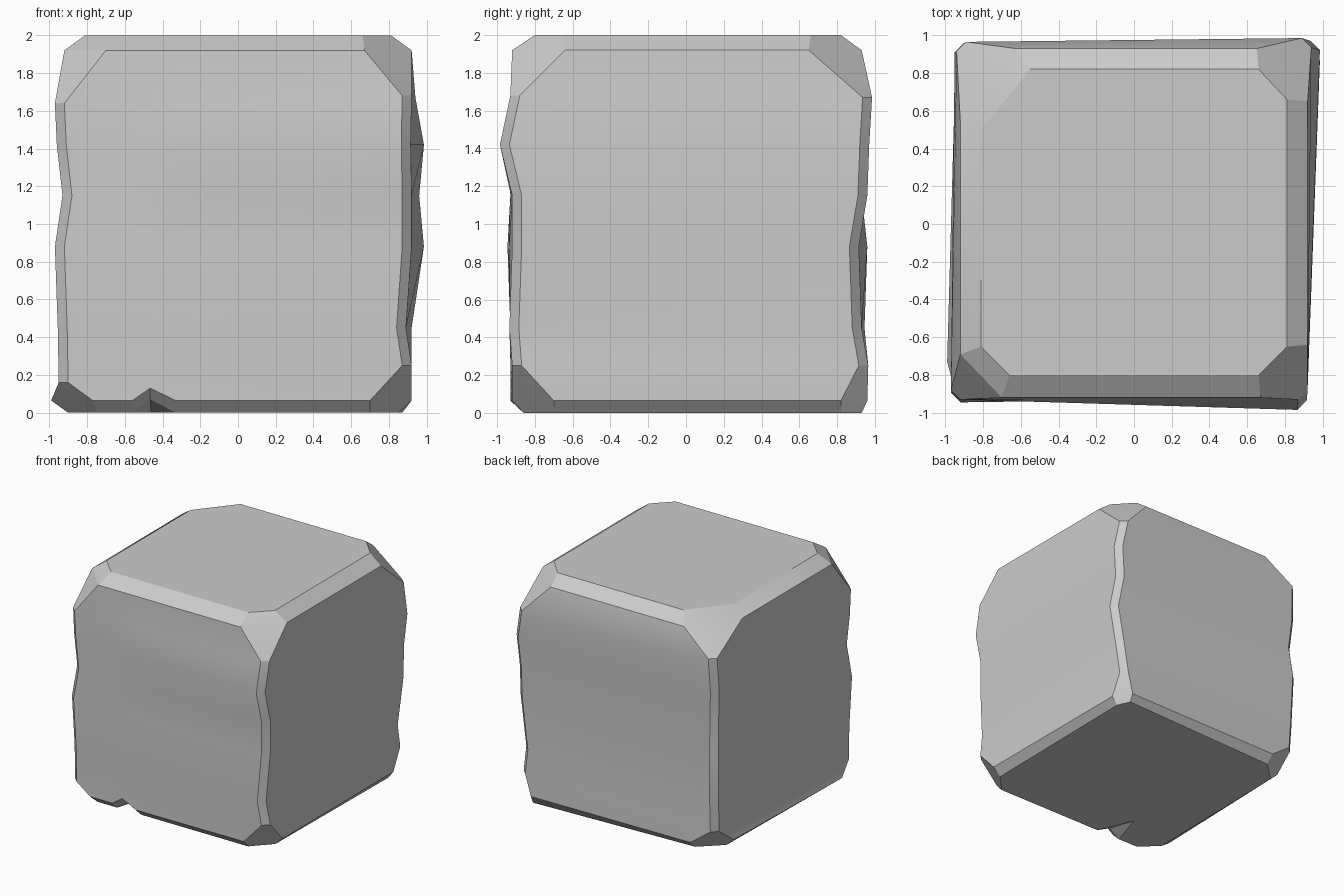
import bpy, bmesh
from mathutils import Vector

if "Cube" in bpy.data.objects:
    bpy.data.objects.remove(bpy.data.objects["Cube"])

CH = 0.05  # width of the worn vertical corners

# Corners counter-clockwise from front left: signs, heights, outward reach in x and y
corners = [
    ((-1, -1), (.16, .45, .88, 1.15, 1.42, 1.64),
     (.95, .955, .97, .93, .96, .97), (.93, .93, .945, .93, .93, .93)),
    ((1, -1), (.25, .45, .88, 1.15, 1.42, 1.68),
     (.92, .89, .92, .92, .915, .92), (.92, .935, .92, .92, .985, .93)),
    ((1, 1), (.25, .45, .88, 1.15, 1.42, 1.67),
     (.92, .92, .985, .96, .985, .94), (.965, .93, .915, .96, .97, .985)),
    ((-1, 1), (.2, .45, .88, 1.15, 1.42, 1.72),
     (.935, .94, .95, .93, .95, .94), (.93, .945, .96, .93, .95, .965)),
]
# Per corner at the ends: (x, y) on the left/right face, then (x, y) on the front/back face, z
top_low = [(.92, .69, .70, .92), (.92, .64, .67, .92),
           (.92, .65, .65, .93), (.92, .54, .63, .93)]
top_high = [(.81, .65, .66, .80), (.81, .65, .66, .80),
            (.81, .66, .66, .82), (.81, .50, .55, .82)]
bot_high = [(.99, .73, .77, .93), (.92, .70, .70, .92),
            (.92, .82, .82, .96), (.95, .70, .70, .94)]
bot_low = [(.90, .72, .75, .86), (.85, .70, .70, .86),
           (.87, .82, .82, .93), (.88, .70, .70, .87)]


def ring(level_points, notch=0):
    """Two points per corner in loop order, plus three columns along the front."""
    loop = []
    for i, (side, cap) in enumerate(level_points):
        loop += [side, cap] if i % 2 == 0 else [cap, side]
    a, b = loop[1], loop[2]
    extra = []
    for x, lift in ((-.56, 0), (-.465, notch), (-.33, 0)):
        p = a.lerp(b, (x - a.x) / (b.x - a.x))
        p.z += lift
        extra.append(p)
    return loop[:2] + extra + loop[2:]


def end_ring(table, z, notch=0):
    pts = []
    for (sg, *_), (x1, y1, x2, y2) in zip(corners, table):
        sx, sy = sg
        pts.append((Vector((sx * x1, sy * y1, z)), Vector((sx * x2, sy * y2, z))))
    return ring(pts, notch)


def mid_ring(k):
    pts = []
    for (sx, sy), zs, xs, ys in corners:
        pts.append((Vector((sx * xs[k], sy * (ys[k] - CH), zs[k])),
                    Vector((sx * (xs[k] - CH), sy * ys[k], zs[k]))))
    return ring(pts)


rings = [end_ring(bot_low, 0, .07), end_ring(bot_high, .065, .065)]
rings += [mid_ring(k) for k in range(6)]
rings += [end_ring(top_low, 1.92), end_ring(top_high, 2)]

# Stone block: skin the stacked rings
bm = bmesh.new()
rows = [[bm.verts.new(p) for p in r] for r in rings]
n = len(rows[0])
for lo, hi in zip(rows, rows[1:]):
    for i in range(n):
        j = (i + 1) % n
        bm.faces.new((lo[i], lo[j], hi[j], hi[i]))
bm.faces.new(rows[-1])

# Underside, with the chipped notch at the front
base = rows[0]
tip = bm.verts.new((-.46, -.55, 0))
bm.faces.new((base[2], base[3], tip))
bm.faces.new((base[3], base[4], tip))
bm.faces.new(base[:3] + [tip] + base[4:])
bmesh.ops.recalc_face_normals(bm, faces=bm.faces)

mesh = bpy.data.meshes.new("stone_block")
bm.to_mesh(mesh)
bm.free()
block = bpy.data.objects.new("stone_block", mesh)
bpy.context.collection.objects.link(block)
bpy.context.view_layer.objects.active = block
block.select_set(True)
bpy.ops.object.shade_smooth_by_angle(angle=0.38)
